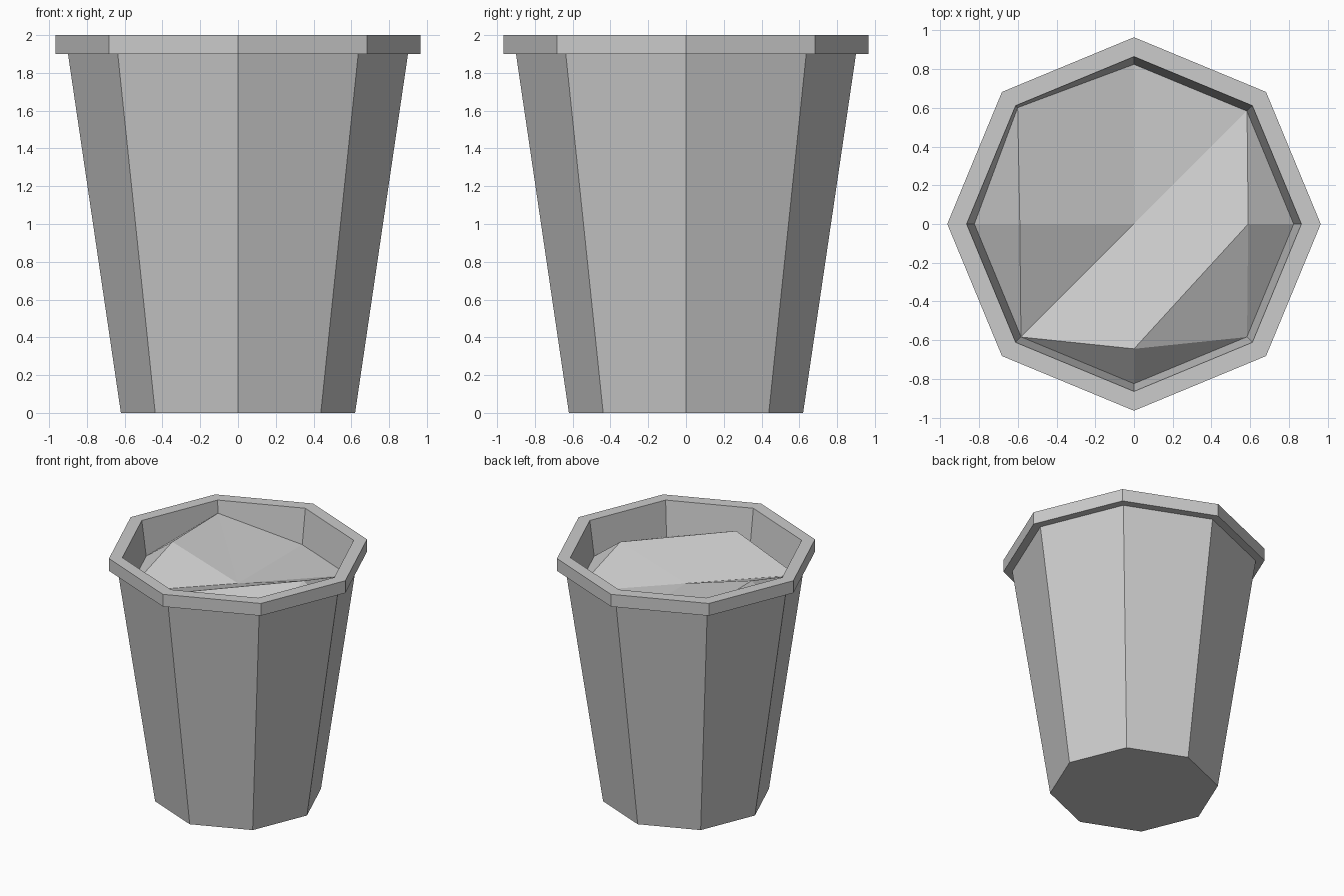
import bpy, bmesh
from math import cos, sin, radians

if "Cube" in bpy.data.objects:
    bpy.data.objects.remove(bpy.data.objects["Cube"])

SIDES = 8


def polar(r, k, z):
    a = radians(360 / SIDES * k)
    return (r * cos(a), r * sin(a), z)


def finish(name, bm):
    bmesh.ops.recalc_face_normals(bm, faces=bm.faces)
    mesh = bpy.data.meshes.new(name)
    bm.to_mesh(mesh)
    bm.free()
    obj = bpy.data.objects.new(name, mesh)
    bpy.context.collection.objects.link(obj)
    return obj


# Octagonal bin: outer wall, overhanging rim and inner wall from one profile
profile = [(0.62, 0), (0.90, 1.9), (0.965, 1.9), (0.965, 2.0), (0.865, 2.0), (0.822, 1.70)]
bm = bmesh.new()
rings = [[bm.verts.new(polar(r, k, z)) for k in range(SIDES)] for r, z in profile]
for lo, hi in zip(rings, rings[1:]):
    for k in range(SIDES):
        n = (k + 1) % SIDES
        bm.faces.new((lo[k], lo[n], hi[n], hi[k]))
bm.faces.new(rings[0][::-1])
floor = bm.faces.new(rings[-1])
finish_bin = finish("bin_body", bm)

# The inner floor only served to orient normals; the filling covers it
bm = bmesh.new()
bm.from_mesh(finish_bin.data)
bmesh.ops.delete(bm, geom=[f for f in bm.faces if len(f.verts) == SIDES and f.calc_center_median().z > 1],
                 context='FACES_ONLY')
bm.to_mesh(finish_bin.data)
bm.free()

# Lumpy filling: low edge ring, low centre and three raised points
LOW, HIGH = 1.72, 1.90
bm = bmesh.new()
ring = [bm.verts.new(polar(0.85 if k == 3 else 0.826, k, HIGH if k == 3 else LOW))
        for k in range(SIDES)]
centre = bm.verts.new((0, 0, LOW))
front = bm.verts.new((0, -0.645, HIGH))
right = bm.verts.new((0.59, 0, HIGH))
left = bm.verts.new((-0.59, 0, HIGH))


def fan(hub, loop):
    for a, b in zip(loop, loop[1:]):
        bm.faces.new((hub, a, b))


fan(centre, [ring[5], front, right, ring[1], ring[2], ring[3], left, ring[5]])
fan(left, [ring[3], ring[4], ring[5]])
fan(front, [ring[5], ring[6], ring[7], right])
fan(right, [ring[7], ring[0], ring[1]])
filling = finish("filling", bm)
if sum(p.normal.z for p in filling.data.polygons) < 0:
    filling.data.flip_normals()
